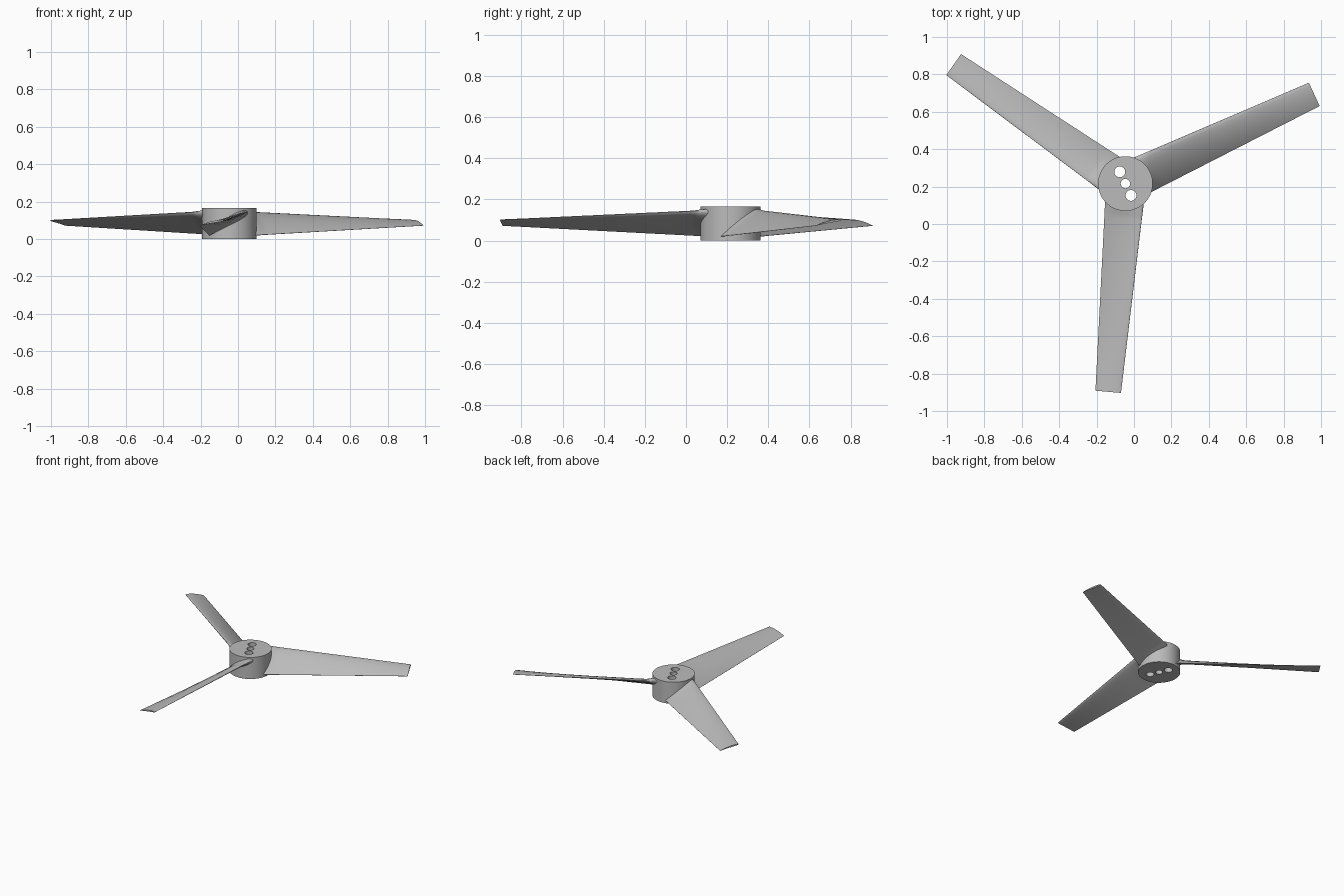
import bpy, bmesh, math
from mathutils import Matrix, Vector

if "Cube" in bpy.data.objects:
    bpy.data.objects.remove(bpy.data.objects["Cube"])

HUB = Vector((-0.046, 0.216, 0))
HUB_R, HUB_H, MID_Z = 0.146, 0.165, 0.085

grey = bpy.data.materials.new("light_grey")
grey.use_nodes = True
colour = (0.5, 0.5, 0.5, 1)
grey.diffuse_color = colour
grey.node_tree.nodes["Principled BSDF"].inputs["Base Color"].default_value = colour


def finish(name, bm, angle=30):
    bmesh.ops.recalc_face_normals(bm, faces=bm.faces)
    mesh = bpy.data.meshes.new(name)
    bm.to_mesh(mesh)
    bm.free()
    mesh.materials.append(grey)
    ob = bpy.data.objects.new(name, mesh)
    bpy.context.collection.objects.link(ob)
    smooth(ob, angle)
    return ob


def smooth(ob, angle=30):
    bpy.ops.object.select_all(action='DESELECT')
    ob.select_set(True)
    bpy.context.view_layer.objects.active = ob
    bpy.ops.object.shade_smooth_by_angle(angle=math.radians(angle))


def cylinder(name, centre, radius, height, segments):
    bm = bmesh.new()
    bmesh.ops.create_cone(bm, cap_ends=True, segments=segments, radius1=radius,
                          radius2=radius, depth=height,
                          matrix=Matrix.Translation(centre))
    return finish(name, bm)


# Hub with a shaft hole and two drive holes
hub = cylinder("hub", HUB + Vector((0, 0, HUB_H / 2)), HUB_R, HUB_H, 96)
for offset, radius in (((-0.030, 0.063), 0.029), ((0, 0), 0.025), ((0.030, -0.063), 0.029)):
    centre = HUB + Vector((*offset, HUB_H / 2))
    cutter = cylinder("hole_cutter", centre, radius, HUB_H * 2, 48)
    cutter.hide_render = True
    mod = hub.modifiers.new("hole", 'BOOLEAN')
    mod.operation, mod.solver, mod.object = 'DIFFERENCE', 'EXACT', cutter
    bpy.context.view_layer.objects.active = hub
    bpy.ops.object.modifier_apply(modifier=mod.name)
    bpy.data.objects.remove(cutter)
smooth(hub)


def section(r, flare):
    """Airfoil across the blade at radius r, from low trailing to high leading edge."""
    f = (r - 0.11) / 1.007
    trail = Vector((r, -0.099 + 0.036 * f, 0.02 + 0.052 * f))
    lead = Vector((r, 0.106 - 0.032 * f, 0.146 - 0.046 * f))
    chord = lead - trail
    normal = Vector((0, -chord.z, chord.y)).normalized()
    thick = (0.026 - 0.016 * f) * flare
    upper, lower = [], []
    steps = 10
    for i in range(steps + 1):
        s = 0.5 - 0.5 * math.cos(math.pi * i / steps)
        # thickest near the leading edge, with a little camber
        half = thick * 0.5 * (1.3 * s * math.sqrt(max(1 - s, 0)) / 0.5 + 0.06)
        camber = chord.length * 0.12 * s * (1 - s)
        base = trail + chord * s
        upper.append(base + normal * (camber + half))
        lower.append(base + normal * (camber - half))
    return upper + lower[::-1]


# Three twisted, tapering blades with a flared root
for name, degrees in (("right_blade", 145), ("left_blade", 25), ("front_blade", 265)):
    bm = bmesh.new()
    stations = [(0.095, 1.9), (0.145, 1.6), (0.165, 1.15), (0.19, 1.0)]
    stations += [(0.19 + 0.927 * i / 8, 1.0) for i in range(1, 9)]
    rings = [[bm.verts.new(p) for p in section(r, flare)] for r, flare in stations]
    for a, b in zip(rings, rings[1:]):
        for i in range(len(a)):
            j = (i + 1) % len(a)
            bm.faces.new((a[i], a[j], b[j], b[i]))
    bm.faces.new(rings[0])
    bm.faces.new(rings[-1])
    bm.transform(Matrix.Translation(HUB) @ Matrix.Rotation(math.radians(degrees), 4, 'Z'))
    finish(name, bm, 40)
